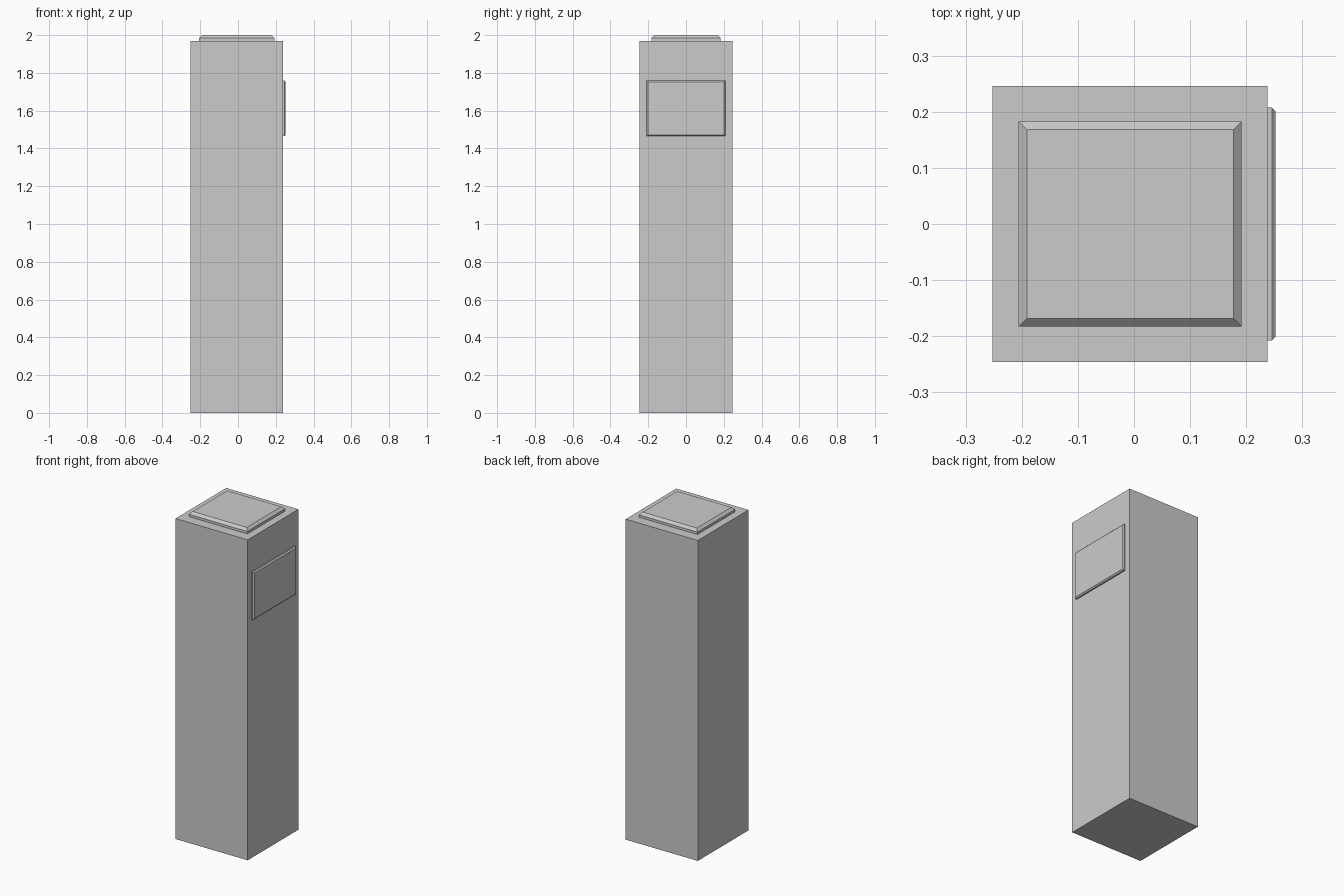
import bpy, bmesh
from mathutils import Vector

if "Cube" in bpy.data.objects:
    bpy.data.objects.remove(bpy.data.objects["Cube"])


def box(name, lo, hi, axis=None, bevel=0.0):
    """Box between two corners; optionally chamfer the edges of its +axis face."""
    lo, hi = Vector(lo), Vector(hi)
    bm = bmesh.new()
    bmesh.ops.create_cube(bm, size=1)
    for v in bm.verts:
        v.co = [(lo[i] + hi[i]) / 2 + v.co[i] * (hi[i] - lo[i]) for i in range(3)]
    if axis is not None:
        edges = [e for e in bm.edges
                 if all(abs(v.co[axis] - hi[axis]) < 1e-5 for v in e.verts)]
        bmesh.ops.bevel(bm, geom=edges, offset=bevel, segments=1,
                        profile=0.5, affect='EDGES')
    mesh = bpy.data.meshes.new(name)
    bm.to_mesh(mesh)
    bm.free()
    obj = bpy.data.objects.new(name, mesh)
    bpy.context.collection.objects.link(obj)
    return obj


# Tall square pillar
box("pillar", (-0.2525, -0.246, 0), (0.238, 0.246, 1.97))
# Raised cap panel with chamfered rim
box("cap_panel", (-0.206, -0.183, 1.97), (0.192, 0.183, 2.0), axis=2, bevel=0.015)
# Side panel with a thin chamfer
box("side_panel", (0.238, -0.208, 1.465), (0.2525, 0.208, 1.759), axis=0, bevel=0.007)
